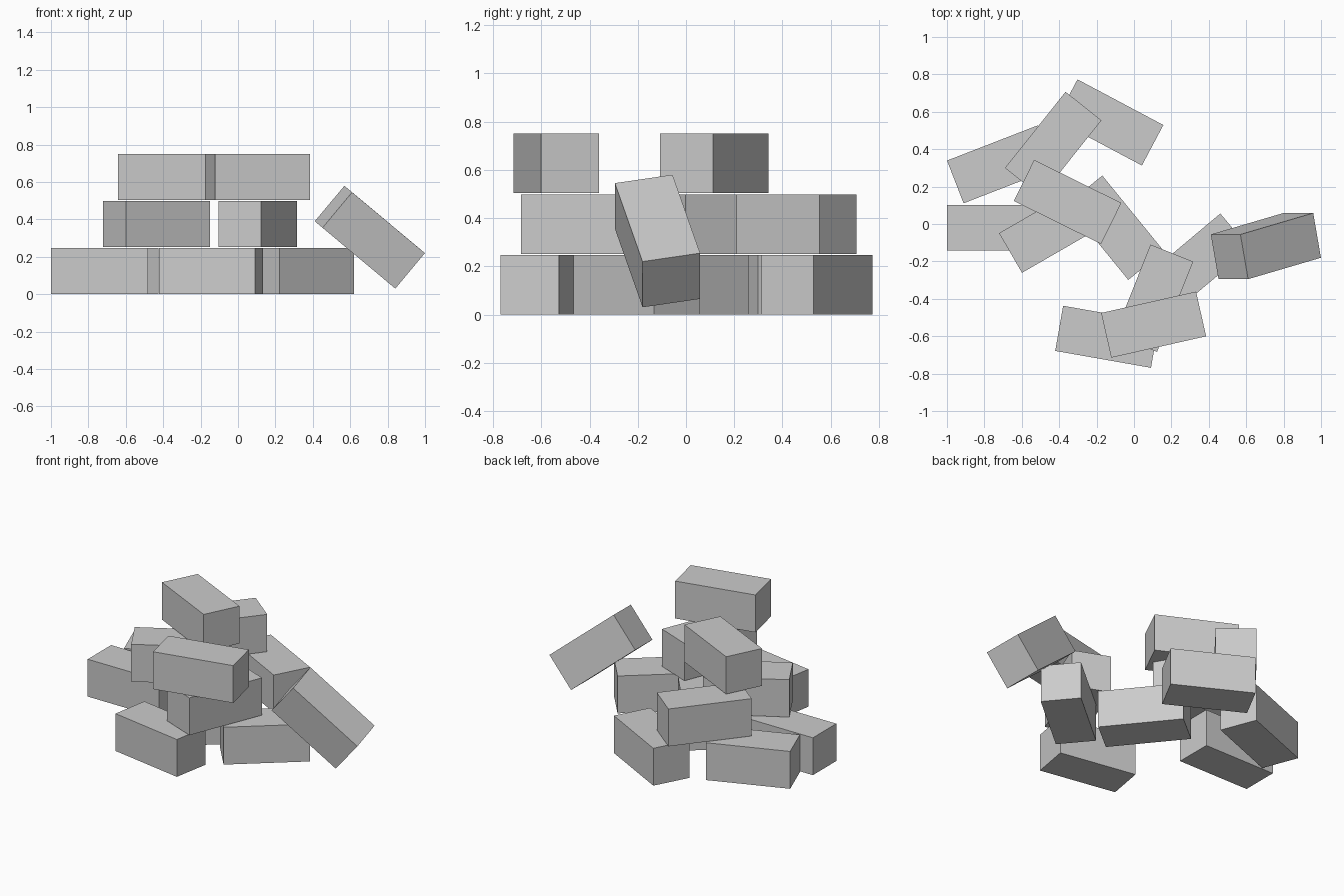
import bpy
from math import radians

cube = bpy.data.objects.get("Cube")
if cube:
    bpy.data.objects.remove(cube, do_unlink=True)

LENGTH, WIDTH, HEIGHT, LAYER = 0.52, 0.245, 0.247, 0.2515

# Single plain grey
grey = bpy.data.materials.new("stone_grey")
grey.use_nodes = True
colour = (0.6, 0.6, 0.6, 1)
grey.diffuse_color = colour
grey.node_tree.nodes["Principled BSDF"].inputs["Base Color"].default_value = colour


def brick(name, centre, angles):
    """One rectangular brick, turned by angles in degrees."""
    bpy.ops.mesh.primitive_cube_add(size=1, location=centre,
                                    rotation=[radians(a) for a in angles])
    obj = bpy.context.object
    obj.name = name
    obj.scale = (LENGTH, WIDTH, HEIGHT)
    bpy.ops.object.transform_apply(location=False, rotation=False, scale=True)
    obj.data.materials.append(grey)


# Flat-lying bricks by layer: name, x, y, turn about z
layers = [
    [("base_brick_back", -0.13, 0.543, -28),
     ("base_brick_back_right", -0.713, 0.319, 21.2),
     ("base_brick_right", -0.74, -0.02, 0),
     ("base_brick_middle", -0.10, -0.02, -50.8),
     ("base_brick_left", 0.341, -0.205, 40),
     ("base_brick_front", -0.144, -0.603, -10)],
    [("middle_brick_back", -0.432, 0.427, 51.5),
     ("middle_brick_right", -0.435, -0.025, 30),
     ("middle_brick_front", 0.106, -0.397, 68.2)],
    [("top_brick_back", -0.355, 0.118, -26.3),
     ("top_brick_front", 0.105, -0.538, 12.7)],
]
for level, bricks in enumerate(layers):
    for name, x, y, turn in bricks:
        brick(name, (x, y, level * LAYER + HEIGHT / 2), (0, 0, turn))

# Brick leaning against the pile
brick("leaning_brick", (0.705, -0.118, 0.305), (10.5, 38.7, 16.4))
